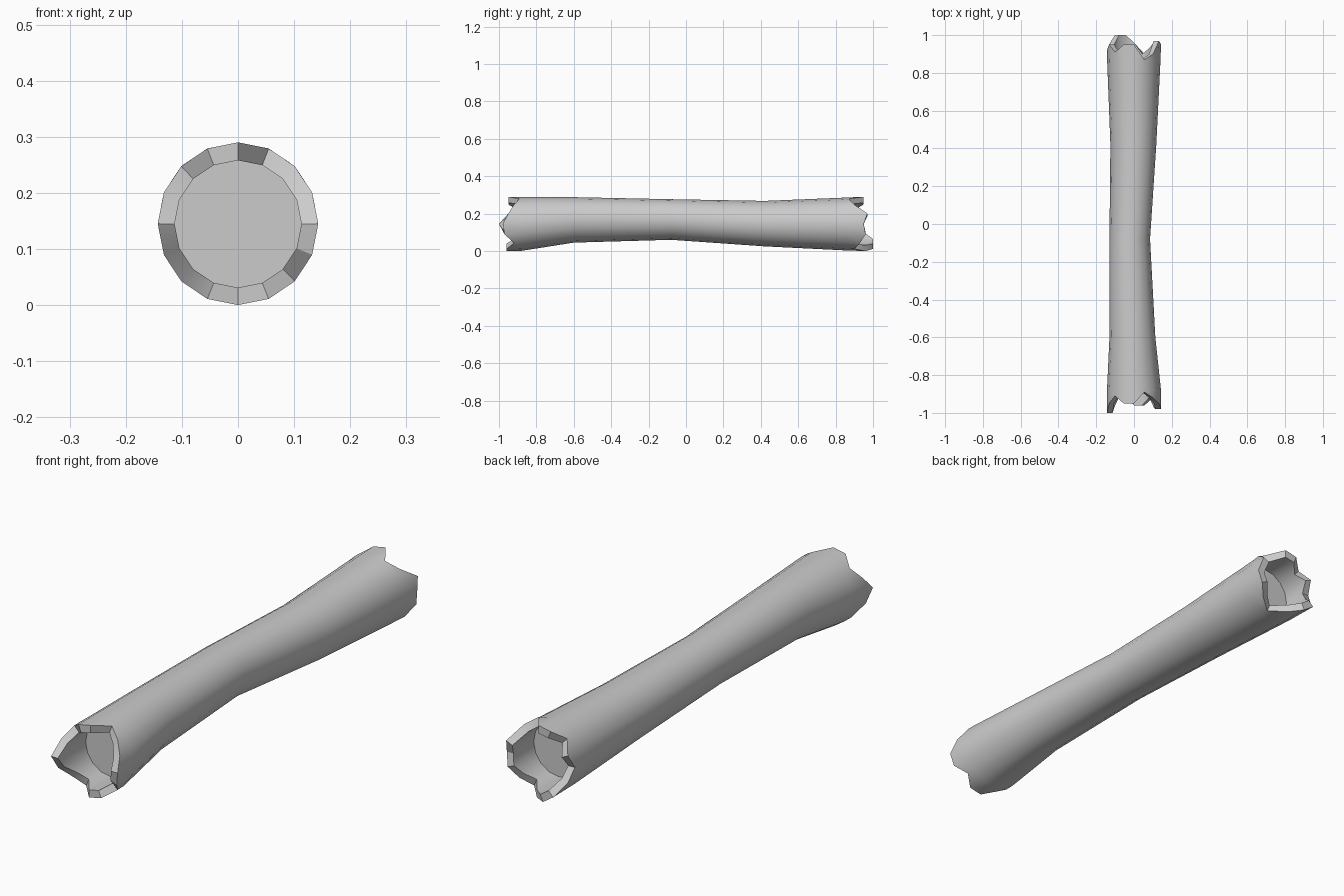
import bpy, bmesh, math

if "Cube" in bpy.data.objects:
    bpy.data.objects.remove(bpy.data.objects["Cube"])

SIDES = 16
# Outer trunk sections: y, x min, x max, z min, z max
SECTIONS = [
    (-0.88, -0.143, 0.143, 0.001, 0.290),
    (-0.60, -0.130, 0.113, 0.045, 0.288),
    (-0.08, -0.130, 0.085, 0.060, 0.277),
    (0.42, -0.125, 0.118, 0.025, 0.268),
    (0.86, -0.142, 0.140, 0.003, 0.286),
]
# Broken rim: distance along y at each side, clockwise from the top
FRONT_RIM = [.95, .89, .92, .95, .98, .97, .92, .96, .96, .90, .92, .97, 1.0, .95, .91, .95]
BACK_RIM = [.95, .87, .90, .97, .95, .96, .93, .90, .96, 1.0, 1.0, .95, .92, .95, .91, .95]
END = (-0.143, 0.143, 0.0, 0.290)
HOLE = (-0.113, 0.113, 0.031, 0.258)
FLOOR_Y = 0.82

bm = bmesh.new()


def ring(ys, box):
    """Oval loop filling the box, with one y per side."""
    x0, x1, z0, z1 = box
    verts = []
    for k, y in enumerate(ys):
        a = 2 * math.pi * k / SIDES
        verts.append(bm.verts.new(((x0 + x1) / 2 + (x1 - x0) / 2 * math.sin(a), y,
                                   (z0 + z1) / 2 + (z1 - z0) / 2 * math.cos(a))))
    return verts


def bridge(a, b):
    for k in range(SIDES):
        n = (k + 1) % SIDES
        bm.faces.new((a[k], a[n], b[n], b[k]))


# Loops run from the front hollow, over the rim, along the bark and into the back hollow
front = [-y for y in FRONT_RIM]
loops = [ring([-FLOOR_Y] * SIDES, HOLE), ring(front, HOLE), ring(front, END)]
loops += [ring([s[0]] * SIDES, s[1:]) for s in SECTIONS]
loops += [ring(BACK_RIM, END), ring(BACK_RIM, HOLE), ring([FLOOR_Y] * SIDES, HOLE)]
for a, b in zip(loops, loops[1:]):
    bridge(a, b)

# Floors of the two hollows
bm.faces.new(loops[0])
bm.faces.new(loops[-1])
bmesh.ops.recalc_face_normals(bm, faces=bm.faces)

mesh = bpy.data.meshes.new("hollow_log")
bm.to_mesh(mesh)
bm.free()
log = bpy.data.objects.new("hollow_log", mesh)
bpy.context.collection.objects.link(log)
bpy.context.view_layer.objects.active = log
log.select_set(True)
bpy.ops.object.shade_smooth_by_angle(angle=math.radians(30))
